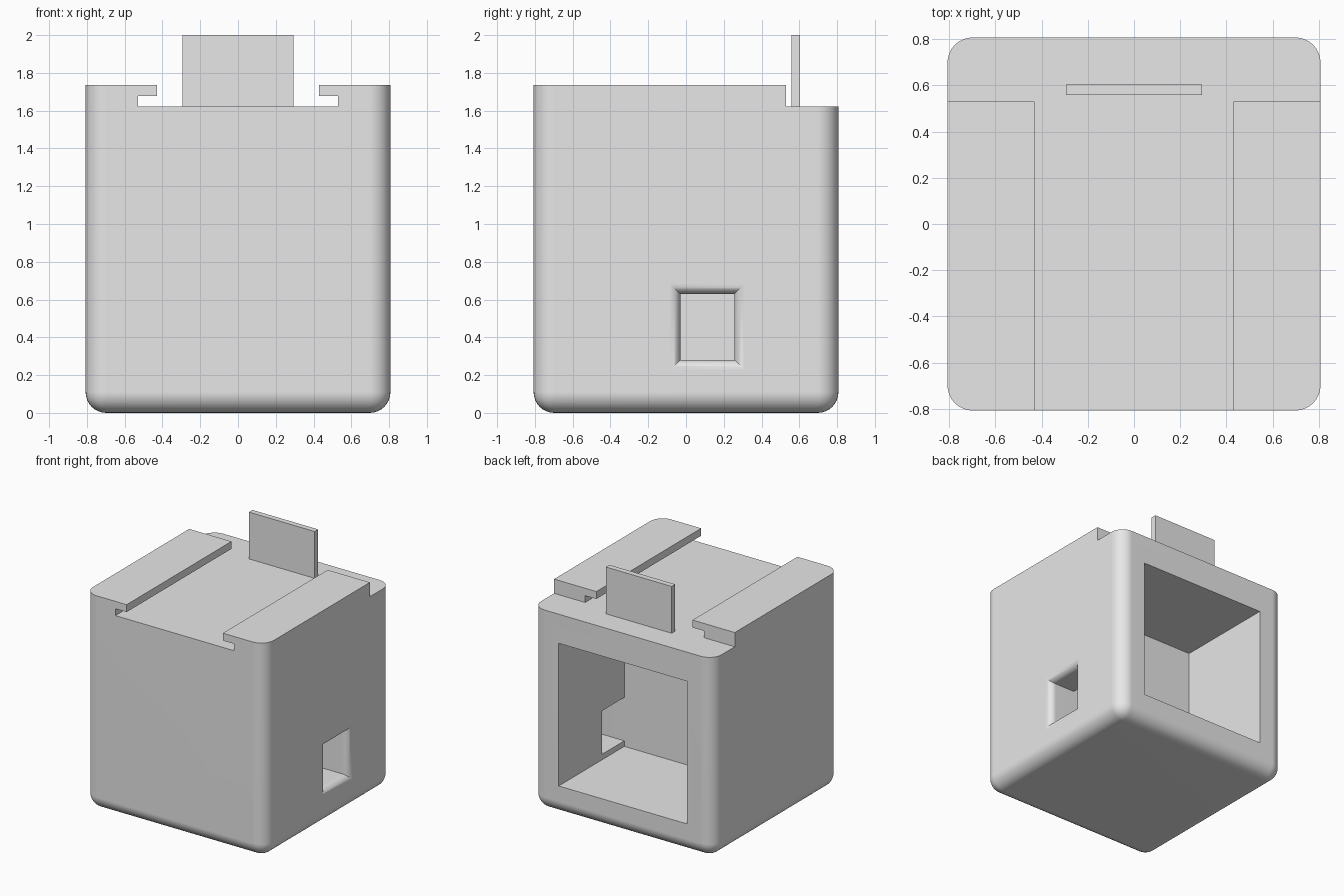
import bpy, bmesh, math

if "Cube" in bpy.data.objects:
    bpy.data.objects.remove(bpy.data.objects["Cube"])

H = 0.807            # half width of the housing
TOP, DECK = 1.737, 1.622
WALL = 0.235
R = 0.11             # corner rounding

grey = bpy.data.materials.new("plain grey")
grey.diffuse_color = (0.8, 0.8, 0.8, 1)
grey.use_nodes = True
grey.node_tree.nodes["Principled BSDF"].inputs["Base Color"].default_value = grey.diffuse_color


def make_object(name, bm):
    bmesh.ops.recalc_face_normals(bm, faces=bm.faces[:])
    mesh = bpy.data.meshes.new(name)
    bm.to_mesh(mesh)
    bm.free()
    mesh.materials.append(grey)
    ob = bpy.data.objects.new(name, mesh)
    bpy.context.collection.objects.link(ob)
    return ob


def box_bm(x0, x1, y0, y1, z0, z1):
    bm = bmesh.new()
    bmesh.ops.create_cube(bm, size=1)
    for v in bm.verts:
        v.co = (x1 if v.co.x > 0 else x0,
                y1 if v.co.y > 0 else y0,
                z1 if v.co.z > 0 else z0)
    return bm


def box(name, *dims):
    return make_object(name, box_bm(*dims))


def cut(target, cutter):
    mod = target.modifiers.new("cut", 'BOOLEAN')
    mod.operation = 'DIFFERENCE'
    mod.solver = 'EXACT'
    mod.object = cutter
    bpy.context.view_layer.objects.active = target
    bpy.ops.object.modifier_apply(modifier=mod.name)
    bpy.data.objects.remove(cutter, do_unlink=True)


def shade(ob):
    bpy.ops.object.select_all(action='DESELECT')
    ob.select_set(True)
    bpy.context.view_layer.objects.active = ob
    bpy.ops.object.shade_smooth_by_angle(angle=math.radians(30))
    mod = ob.modifiers.new("flat face normals", 'WEIGHTED_NORMAL')
    mod.keep_sharp = True


# Housing: block with rounded uprights and bottom, square top rim
bm = box_bm(-H, H, -H, H, 0, TOP)
edges = [e for e in bm.edges if not all(v.co.z > 1 for v in e.verts)]
bmesh.ops.bevel(bm, geom=edges, offset=R, segments=8, profile=0.5,
                affect='EDGES', clamp_overlap=True)
housing = make_object("housing", bm)

# Undercut slot between the two rails, and the lowered deck behind them
profile = [(-0.53, DECK), (0.53, DECK), (0.53, 1.677), (0.43, 1.677),
           (0.43, 2), (-0.43, 2), (-0.43, 1.677), (-0.53, 1.677)]
bm = bmesh.new()
face = bm.faces.new([bm.verts.new((x, -1, z)) for x, z in profile])
ext = bmesh.ops.extrude_face_region(bm, geom=[face])
for v in ext["geom"]:
    if isinstance(v, bmesh.types.BMVert):
        v.co.y = 0.7
cut(housing, make_object("slot_cutter", bm))
cut(housing, box("step_cutter", -1, 1, 0.53, 1, DECK, 2))

# Square chamber open at the back
FRONT = -0.03
cut(housing, box("chamber_cutter", -H + WALL, H - WALL, FRONT, 1,
                 WALL, DECK - WALL))

# Side window with a rounded, mitred outer rim
r = 0.055
steps = [(0.45, 0)]
for i in range(9):
    t = math.pi / 2 * i / 8
    steps.append((H - r + r * math.sin(t), r * (1 - math.cos(t))))
steps.append((1, r))
bm = bmesh.new()
rings = []
for x, d in steps:
    y0, y1, z0, z1 = FRONT - d, 0.257 + d, 0.28 - d, 0.63 + d
    rings.append([bm.verts.new((x, y, z)) for y, z in
                  ((y0, z0), (y1, z0), (y1, z1), (y0, z1))])
for a, b in zip(rings, rings[1:]):
    for i in range(4):
        j = (i + 1) % 4
        bm.faces.new((a[i], a[j], b[j], b[i]))
bm.faces.new(rings[0])
bm.faces.new(rings[-1])
cut(housing, make_object("window_cutter", bm))
shade(housing)

# Upright hanging tab with a round hole
tab = box("hanging_tab", -0.294, 0.294, 0.558, 0.603, DECK, 2)
bm = bmesh.new()
bmesh.ops.create_cone(bm, cap_ends=True, segments=48, radius1=0.1,
                      radius2=0.1, depth=0.4)
for v in bm.verts:
    x, y, z = v.co
    v.co = (x, 0.58 + z, 1.812 + y)
cut(tab, make_object("hole_cutter", bm))
shade(tab)
